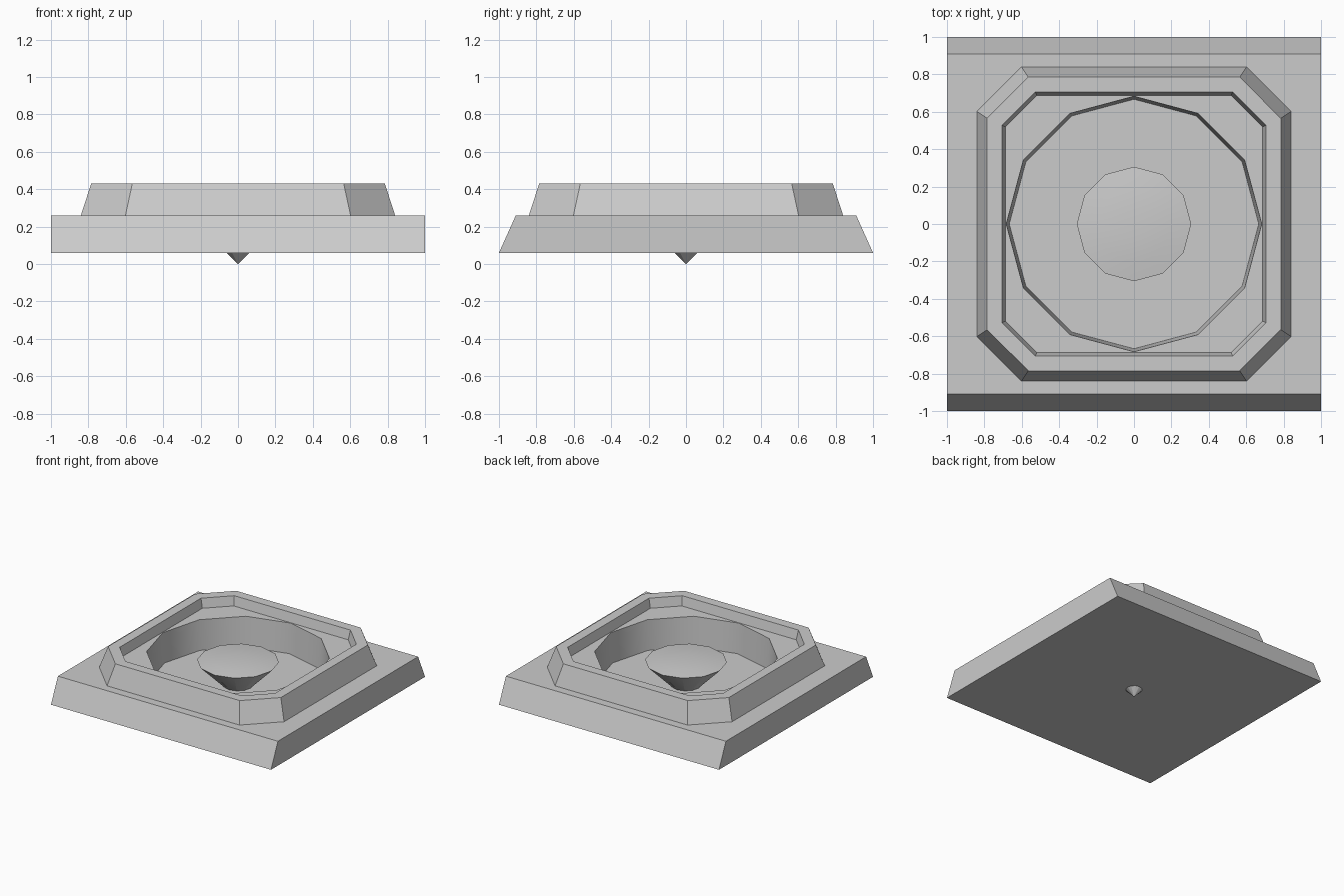
import bpy, bmesh
from math import sin, cos, tau, radians

default = bpy.data.objects.get("Cube")
if default:
    bpy.data.objects.remove(default)

grey = bpy.data.materials.new("plain grey")
grey.use_nodes = True
colour = (0.6, 0.6, 0.6, 1)
grey.diffuse_color = colour
grey.node_tree.nodes["Principled BSDF"].inputs["Base Color"].default_value = colour


def rectangle(x, y):
    return [(x, y), (-x, y), (-x, -y), (x, -y)]


def octagon(side, corner):
    s, c = side, corner
    return [(s, c), (c, s), (-c, s), (-s, c), (-s, -c), (-c, -s), (c, -s), (s, -c)]


def polygon(radius, sides=12):
    return [(radius * cos(tau * i / sides), radius * sin(tau * i / sides)) for i in range(sides)]


def loft(name, sections):
    """Joins (outline, height) sections in order and closes both ends."""
    bm = bmesh.new()
    loops = []
    for outline, z in sections:
        verts = [bm.verts.new((x, y, z)) for x, y in outline]
        edges = [bm.edges.new((v, verts[i - 1])) for i, v in enumerate(verts)]
        loops.append((verts, edges))
    for (va, ea), (vb, eb) in zip(loops, loops[1:]):
        if len(va) == len(vb):
            for i in range(len(va)):
                bm.faces.new((va[i - 1], va[i], vb[i], vb[i - 1]))
        else:  # flat step between outlines with different side counts
            bmesh.ops.triangle_fill(bm, edges=ea + eb, use_beauty=True, normal=(0, 0, 1))
    bm.faces.new(loops[0][0])
    bm.faces.new(loops[-1][0])
    bmesh.ops.recalc_face_normals(bm, faces=bm.faces[:])
    mesh = bpy.data.meshes.new(name)
    bm.to_mesh(mesh)
    bm.free()
    mesh.materials.append(grey)
    obj = bpy.data.objects.new(name, mesh)
    bpy.context.collection.objects.link(obj)
    bpy.ops.object.select_all(action='DESELECT')
    bpy.context.view_layer.objects.active = obj
    obj.select_set(True)
    bpy.ops.object.shade_smooth_by_angle(angle=radians(32))
    return obj


# Sloped plinth, raised eight-sided rim, ledge and round well
loft("base_with_well", [
    (rectangle(1, 1), 0.06), (rectangle(1, 0.91), 0.26),
    (octagon(0.84, 0.602), 0.26), (octagon(0.785, 0.565), 0.43),
    (octagon(0.706, 0.528), 0.43), (octagon(0.688, 0.52), 0.355),
    (polygon(0.683), 0.355), (polygon(0.667), 0.11),
])

# Pointed button with a gently domed top, its tip passing through the plinth
loft("centre_button", [
    (polygon(0.002), 0), (polygon(0.306), 0.305),
    (polygon(0.2), 0.318), (polygon(0.08), 0.325),
])
